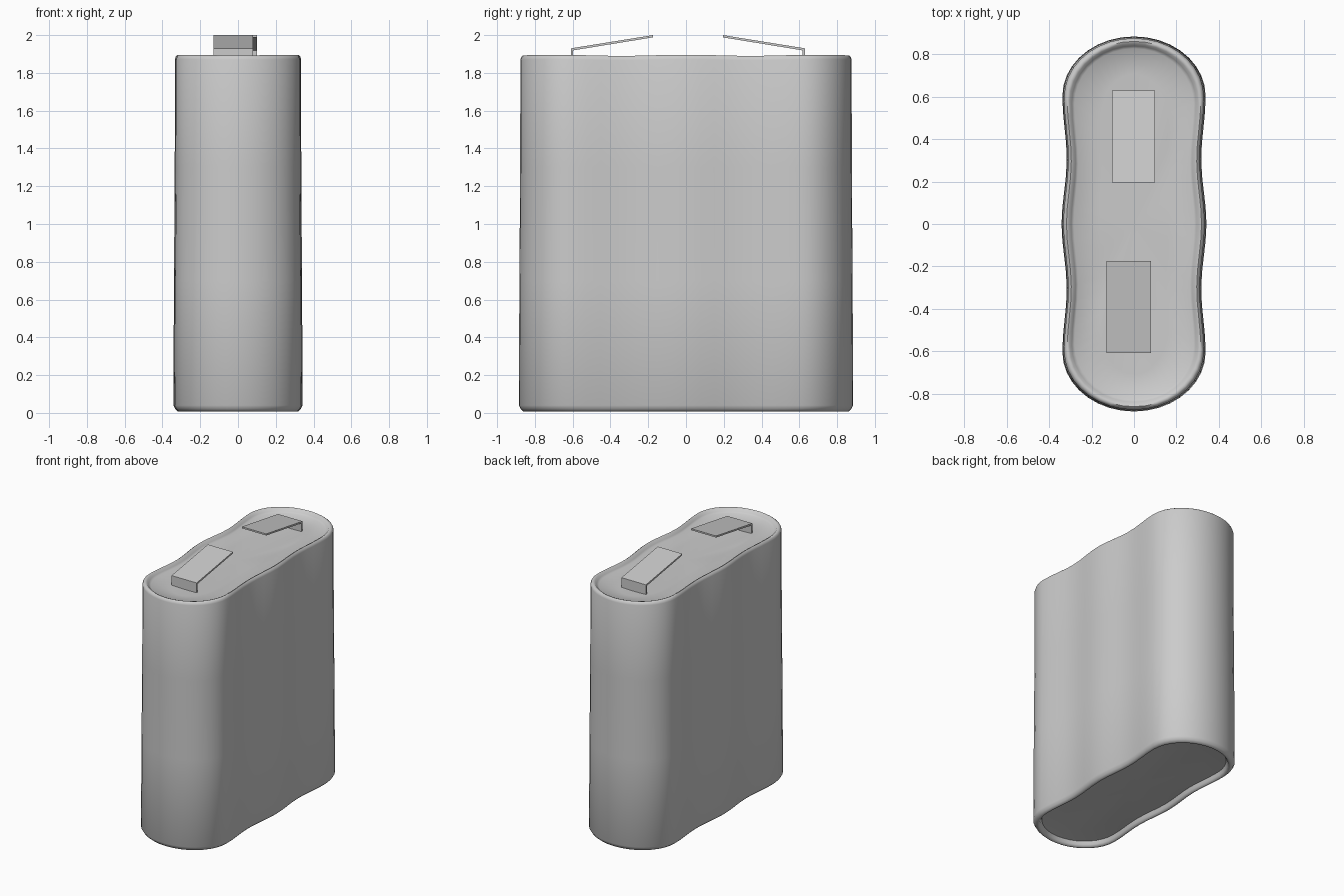
import bpy, bmesh, math

if "Cube" in bpy.data.objects:
    bpy.data.objects.remove(bpy.data.objects["Cube"], do_unlink=True)

grey = bpy.data.materials.new("plain grey")
grey.use_nodes = True
GREY = (0.6, 0.6, 0.6, 1)
grey.diffuse_color = GREY
grey.node_tree.nodes["Principled BSDF"].inputs["Base Color"].default_value = GREY


def add_object(name, bm):
    bmesh.ops.recalc_face_normals(bm, faces=bm.faces[:])
    mesh = bpy.data.meshes.new(name)
    bm.to_mesh(mesh)
    bm.free()
    obj = bpy.data.objects.new(name, mesh)
    obj.data.materials.append(grey)
    bpy.context.collection.objects.link(obj)
    return obj


def outline():
    """Oval plan with rounded ends and gently waved long sides."""
    quarter = []
    for i in range(8):
        y = 0.6 * i / 8
        wave = 0.324 + 0.011 * math.cos(math.pi * y / 0.3)
        quarter.append((wave - 0.004 * y / 0.6, y))
    for i in range(10):
        a = math.pi / 2 * i / 9
        quarter.append((0.331 * math.cos(a), 0.6 + 0.278 * math.sin(a)))
    half = quarter + [(-x, y) for x, y in quarter[-2::-1]]
    return half + [(x, -y) for x, y in half[-2:0:-1]]


# Casing: rings from the dished underside, over both rims, to the dished top
PLAN = outline()
RINGS = [(0.17, 0.06), (0.045, 0.045), (0.037, 0.022), (0.028, 0.008),
         (0.015, 0.008), (0.003, 0.02), (-0.007, 0.04), (-0.004, 0.7),
         (0, 1.3), (0.001, 1.87), (0.006, 1.885), (0.016, 1.893),
         (0.028, 1.888), (0.038, 1.872), (0.05, 1.862), (0.17, 1.855)]
bm = bmesh.new()
rings = []
for inset, z in RINGS:
    sx, sy = 1 - inset / 0.33, 1 - inset / 0.878
    rings.append([bm.verts.new((x * sx, y * sy,
                                z + (0.003 * math.cos(9 * y) if z > 1.5 else 0)))
                  for x, y in PLAN])
n = len(PLAN)
for low, high in zip(rings, rings[1:]):
    for i in range(n):
        j = (i + 1) % n
        bm.faces.new((low[i], low[j], high[j], high[i]))
for ring, z in ((rings[0], 0.065), (rings[-1], 1.85)):
    centre = bm.verts.new((0, 0, z))
    for i in range(n):
        bm.faces.new((ring[i], ring[(i + 1) % n], centre))
casing = add_object("casing", bm)
bpy.context.view_layer.objects.active = casing
casing.select_set(True)
bpy.ops.object.shade_smooth_by_angle(angle=math.radians(60))


# Contact tabs: bent strips, upright at the foot and sloping to the middle
def contact_tab(name, x0, x1, foot, tip):
    d = 0.012 if tip > foot else -0.012
    side = [(foot, 1.85), (foot, 1.93), (tip, 2.0), (tip, 1.988),
            (foot + d, 1.919), (foot + d, 1.85)]
    bm = bmesh.new()
    a = [bm.verts.new((x0, y, z)) for y, z in side]
    b = [bm.verts.new((x1, y, z)) for y, z in side]
    bm.faces.new(a)
    bm.faces.new(b[::-1])
    for i in range(len(side)):
        j = (i + 1) % len(side)
        bm.faces.new((a[i], b[i], b[j], a[j]))
    add_object(name, bm)


contact_tab("front_contact_tab", -0.13, 0.08, -0.61, -0.175)
contact_tab("back_contact_tab", -0.105, 0.1, 0.63, 0.195)
